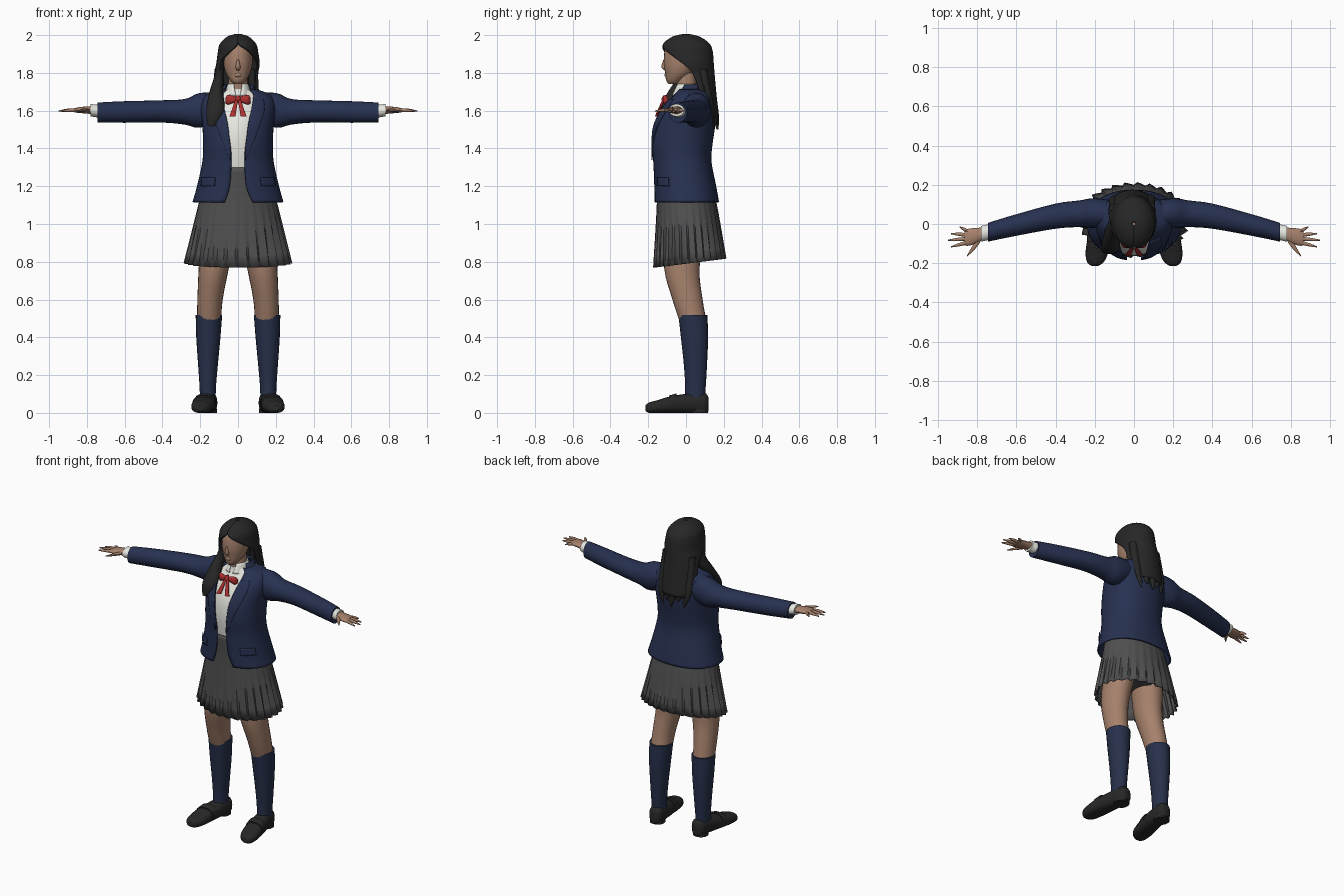
import bpy, bmesh, math

cube = bpy.data.objects.get("Cube")
if cube:
    bpy.data.objects.remove(cube, do_unlink=True)


def colour(name, red, green, blue):
    material = bpy.data.materials.new(name)
    material.use_nodes = True
    material.diffuse_color = (red, green, blue, 1)
    shader = next(node for node in material.node_tree.nodes if node.type == 'BSDF_PRINCIPLED')
    shader.inputs["Base Color"].default_value = (red, green, blue, 1)
    return material


SKIN = colour("skin", .38, .22, .15)
HAIR = colour("black hair", .02, .02, .02)
NAVY = colour("navy blazer", .02, .03, .08)
SOCK = colour("navy sock", .02, .03, .07)
GREY = colour("grey skirt", .08, .08, .08)
WHITE = colour("white shirt", .8, .8, .75)
RED = colour("red ribbon", .42, .03, .03)
SHOE = colour("black shoe", .02, .02, .02)


def ring(at, wide, near, far, mid=0, left=0, right=None):
    """Oval across an axis: half width, near and far edges, opening angles beside the front."""
    right = left if right is None else right
    return at, mid, (near + far) / 2, wide, (far - near) / 2, left, right


def smooth_rings(rings, steps=4):
    """Catmull-Rom interpolation between neighbouring rings."""
    last = len(rings) - 1
    for i in range(last):
        neighbours = rings[max(i - 1, 0)], rings[i], rings[i + 1], rings[min(i + 2, last)]
        for step in range(steps):
            t = step / steps
            yield [b + t * ((c - a) + t * ((2 * a - 5 * b + 4 * c - d) + t * (3 * (b - c) + d - a))) / 2
                   for a, b, c, d in zip(*neighbours)]
    yield rings[last]


def loft(name, material, *rings, axis='z', sides=24, mirror=1, power=1, thick=0, opened=False,
         capped=True, pleat=None):
    bm = bmesh.new()
    loops = []
    for at, mid, centre, wide, deep, left, right in smooth_rings(rings):
        loop = []
        for i in range(sides + opened):
            angle = math.radians(left + (360 - left - right) * i / sides)
            sine, cosine = math.sin(angle), math.cos(angle)
            scale = pleat(i, at) if pleat else 1
            u = mid + scale * wide * math.copysign(abs(sine) ** power, sine)
            v = centre - scale * deep * math.copysign(abs(cosine) ** power, cosine)
            x, y, z = {'z': (u, v, at), 'x': (at, u, v), 'y': (u, at, v)}[axis]
            loop.append(bm.verts.new((x * mirror, y, z)))
        loops.append(loop)
    for low, high in zip(loops, loops[1:]):
        for i in range(sides):
            j = (i + 1) % len(low)
            bm.faces.new((low[i], low[j], high[j], high[i]))
    if capped and not opened:
        bm.faces.new(loops[0])
        bm.faces.new(loops[-1])
    bmesh.ops.recalc_face_normals(bm, faces=bm.faces)
    mesh = bpy.data.meshes.new(name)
    bm.to_mesh(mesh)
    bm.free()
    mesh.materials.append(material)
    part = bpy.data.objects.new(name, mesh)
    bpy.context.collection.objects.link(part)
    if thick:
        shell = part.modifiers.new("thickness", 'SOLIDIFY')
        shell.thickness, shell.offset = thick, 0
    bpy.ops.object.select_all(action='DESELECT')
    part.select_set(True)
    bpy.context.view_layer.objects.active = part
    bpy.ops.object.shade_smooth_by_angle(angle=math.radians(40))
    return part


# Head and neck
loft("head", SKIN,
     ring(at=1.74, wide=.02, near=-.09, far=-.05),
     ring(at=1.76, wide=.04, near=-.105, far=-.01),
     ring(at=1.8, wide=.065, near=-.11, far=.04),
     ring(at=1.86, wide=.078, near=-.118, far=.08),
     ring(at=1.94, wide=.072, near=-.105, far=.09),
     ring(at=1.98, wide=.03, near=-.04, far=.04))
loft("nose", SKIN,
     ring(at=1.87, wide=.006, near=-.12, far=-.1),
     ring(at=1.83, wide=.013, near=-.13, far=-.1),
     ring(at=1.81, wide=.006, near=-.11, far=-.1), sides=12)
loft("lips", SKIN,
     ring(at=1.8, wide=.008, near=-.11, far=-.1),
     ring(at=1.787, wide=.02, near=-.114, far=-.1),
     ring(at=1.775, wide=.008, near=-.105, far=-.1), sides=12)
loft("neck", SKIN,
     ring(at=1.66, wide=.055, near=-.05, far=.06),
     ring(at=1.8, wide=.05, near=-.05, far=.05))

# Hair: open-fronted cap, a lock over the right shoulder, strands down the back
loft("hair_cap", HAIR,
     ring(at=2, wide=.01, near=-.01, far=.01),
     ring(at=1.985, wide=.055, near=-.07, far=.07),
     ring(at=1.95, wide=.09, near=-.115, far=.12, left=4, right=2),
     ring(at=1.91, wide=.1, near=-.12, far=.135, left=38, right=25),
     ring(at=1.85, wide=.108, near=-.11, far=.14, left=75, right=65),
     ring(at=1.79, wide=.11, near=-.08, far=.145, left=93, right=90, mid=-.01),
     ring(at=1.68, wide=.115, near=-.03, far=.155, left=100, mid=-.01),
     ring(at=1.57, wide=.105, near=.03, far=.168, left=108, mid=-.01),
     sides=40, thick=.014, opened=True)
loft("hair_front_lock", HAIR,
     ring(at=1.93, wide=.015, near=-.09, far=.01, mid=-.07),
     ring(at=1.86, wide=.02, near=-.07, far=.03, mid=-.09),
     ring(at=1.78, wide=.026, near=-.05, far=.04, mid=-.1),
     ring(at=1.7, wide=.036, near=-.095, far=-.005, mid=-.115),
     ring(at=1.6, wide=.048, near=-.15, far=-.1, mid=-.12),
     ring(at=1.52, wide=.02, near=-.15, far=-.13, mid=-.14), sides=16)
for i in range(5):
    x = .045 * (i - 2) - .01
    back = .165 - abs(x) * .3
    loft(f"hair_back_strand_{i + 1}", HAIR,
         ring(at=1.82, wide=.025, near=back - .08, far=back - .03, mid=x),
         ring(at=1.6, wide=.028, near=back - .03, far=back + .01, mid=x),
         ring(at=1.5 + .03 * (i % 2), wide=.004, near=back, far=back + .01, mid=x * .8), sides=10)

# Shirt with its collar
loft("shirt", WHITE,
     ring(at=1.28, wide=.15, near=-.15, far=.11),
     ring(at=1.42, wide=.15, near=-.163, far=.113),
     ring(at=1.53, wide=.155, near=-.148, far=.128),
     ring(at=1.62, wide=.16, near=-.103, far=.123),
     ring(at=1.68, wide=.13, near=-.065, far=.105),
     ring(at=1.715, wide=.06, near=-.055, far=.075), sides=32)
loft("shirt_collar", WHITE,
     ring(at=1.68, wide=.072, near=-.073, far=.083, left=8),
     ring(at=1.74, wide=.052, near=-.05, far=.064, left=25), thick=.006, opened=True)

# Blazer body, open down the front
loft("blazer_body", NAVY,
     ring(at=1.115, wide=.236, near=-.166, far=.17, left=17, right=15),
     ring(at=1.2, wide=.212, near=-.165, far=.155, left=10),
     ring(at=1.33, wide=.184, near=-.17, far=.13, left=9),
     ring(at=1.42, wide=.18, near=-.18, far=.135, left=11),
     ring(at=1.53, wide=.184, near=-.165, far=.15, left=16),
     ring(at=1.62, wide=.193, near=-.12, far=.145, left=20),
     ring(at=1.68, wide=.168, near=-.07, far=.13, left=27),
     ring(at=1.71, wide=.09, near=-.05, far=.11, left=42),
     sides=48, power=.9, thick=.01, opened=True)
loft("blazer_collar", NAVY,
     ring(at=1.69, wide=.105, near=-.065, far=.115, left=50),
     ring(at=1.735, wide=.07, near=-.046, far=.09, left=65), thick=.01, opened=True)


# Pleated skirt, its hem a little higher at the back
def pleats(i, height):
    return 1 + .08 * min(max((1.14 - height) * 3, 0), 1) * (i % 4 / 3 - .5)


skirt = loft("pleated_skirt", GREY,
             ring(at=1.3, wide=.155, near=-.158, far=.108),
             ring(at=1.12, wide=.203, near=-.152, far=.158),
             ring(at=.79, wide=.275, near=-.165, far=.205),
             sides=112, capped=False, thick=.004, pleat=pleats)
for vertex in skirt.data.vertices:
    vertex.co.z += max(1.1 - vertex.co.z, 0) * .4 * vertex.co.y
loft("hips", GREY,
     ring(at=.9, wide=.1, near=-.08, far=.1),
     ring(at=1, wide=.17, near=-.11, far=.13),
     ring(at=1.15, wide=.17, near=-.125, far=.135))

# Ribbon knot
loft("ribbon_knot", RED,
     ring(at=1.64, wide=.008, near=-.12, far=-.1),
     ring(at=1.66, wide=.015, near=-.13, far=-.1),
     ring(at=1.68, wide=.008, near=-.12, far=-.1), sides=12)

for side, mirror in (("left", 1), ("right", -1)):
    # Ribbon loops and tails
    loft(f"{side}_ribbon_loop", RED,
         ring(at=0, wide=.008, near=1.65, far=1.67, mid=-.11),
         ring(at=.05, wide=.012, near=1.633, far=1.684, mid=-.11),
         ring(at=.066, wide=.004, near=1.64, far=1.67, mid=-.1), axis='x', sides=12, mirror=mirror)
    loft(f"{side}_ribbon_tail", RED,
         ring(at=1.66, wide=.008, near=-.125, far=-.11, mid=.006),
         ring(at=1.57, wide=.016, near=-.165, far=-.15, mid=.03), sides=10, mirror=mirror)

    # Lapel and pocket flap
    loft(f"{side}_lapel", NAVY,
         ring(at=1.34, wide=.19, near=-.182, far=.14, left=9, right=350),
         ring(at=1.5, wide=.192, near=-.179, far=.155, left=13, right=329),
         ring(at=1.6, wide=.198, near=-.14, far=.156, left=18, right=318),
         ring(at=1.66, wide=.186, near=-.098, far=.146, left=24, right=316),
         sides=8, mirror=mirror, power=.9, thick=.006, opened=True)
    loft(f"{side}_pocket_flap", NAVY,
         ring(at=1.2, wide=.22, near=-.173, far=.163, left=32, right=298),
         ring(at=1.245, wide=.212, near=-.174, far=.154, left=32, right=298),
         sides=8, mirror=mirror, power=.9, thick=.006, opened=True)

    # Sleeve, shirt cuff and hand
    loft(f"{side}_sleeve", NAVY,
         ring(at=.07, wide=.07, near=1.555, far=1.695, mid=.045),
         ring(at=.2, wide=.076, near=1.51, far=1.694, mid=.055),
         ring(at=.28, wide=.068, near=1.526, far=1.662, mid=.052),
         ring(at=.4, wide=.064, near=1.537, far=1.655, mid=.04),
         ring(at=.6, wide=.055, near=1.536, far=1.65, mid=-.005),
         ring(at=.745, wide=.048, near=1.537, far=1.643, mid=-.042), axis='x', mirror=mirror)
    loft(f"{side}_shirt_cuff", WHITE,
         ring(at=.72, wide=.04, near=1.56, far=1.63, mid=-.037),
         ring(at=.78, wide=.04, near=1.57, far=1.635, mid=-.05), axis='x', mirror=mirror)
    loft(f"{side}_hand", SKIN,
         ring(at=.75, wide=.028, near=1.58, far=1.625, mid=-.045),
         ring(at=.83, wide=.043, near=1.587, far=1.62, mid=-.065),
         ring(at=.865, wide=.04, near=1.59, far=1.613, mid=-.07), axis='x', sides=16, mirror=mirror)

    # Fingers fan out from the palm
    fingers = [(name, .85, -.037 - .019 * i, .95 - .015 * (i - 2) ** 2, -.015 - .034 * i, .01)
               for i, name in enumerate(("little", "ring", "middle", "index"))]
    fingers.append(("thumb", .785, -.075, .852, -.163, .02))
    for name, base, base_y, tip, tip_y, radius in fingers:
        loft(f"{side}_{name}_finger", SKIN,
             ring(at=base, wide=radius, near=1.593, far=1.613, mid=base_y),
             ring(at=(base + tip) / 2, wide=radius * .9, near=1.593, far=1.611, mid=(base_y + tip_y) / 2),
             ring(at=tip, wide=.003, near=1.595, far=1.601, mid=tip_y),
             axis='x', sides=10, mirror=mirror)

    # Leg and knee sock
    loft(f"{side}_leg", SKIN,
         ring(at=1, wide=.095, near=-.11, far=.11, mid=.1),
         ring(at=.77, wide=.08, near=-.116, far=.072, mid=.128),
         ring(at=.6, wide=.067, near=-.072, far=.088, mid=.148),
         ring(at=.49, wide=.064, near=-.036, far=.108, mid=.153), mirror=mirror)
    loft(f"{side}_sock", SOCK,
         ring(at=.517, wide=.07, near=-.04, far=.113, mid=.154),
         ring(at=.4, wide=.064, near=-.027, far=.117, mid=.157),
         ring(at=.25, wide=.052, near=-.011, far=.111, mid=.159),
         ring(at=.13, wide=.043, near=-.004, far=.104, mid=.16),
         ring(at=.04, wide=.042, near=-.007, far=.097, mid=.16), mirror=mirror)

    # Loafer with strap and heel
    loft(f"{side}_shoe", SHOE,
         ring(at=.12, wide=.02, near=.01, far=.08, mid=.155),
         ring(at=.1, wide=.042, near=0, far=.106, mid=.155),
         ring(at=.04, wide=.05, near=0, far=.106, mid=.16),
         ring(at=-.08, wide=.058, near=0, far=.088, mid=.18),
         ring(at=-.15, wide=.057, near=0, far=.067, mid=.19),
         ring(at=-.195, wide=.042, near=0, far=.055, mid=.197),
         ring(at=-.215, wide=.015, near=.01, far=.04, mid=.2), axis='y', mirror=mirror, power=.8)
    loft(f"{side}_shoe_strap", SHOE,
         ring(at=-.05, wide=.058, near=0, far=.103, mid=.175),
         ring(at=-.09, wide=.061, near=0, far=.092, mid=.181), axis='y', mirror=mirror, power=.8)
    loft(f"{side}_shoe_heel", SHOE,
         ring(at=0, wide=.046, near=.024, far=.116, mid=.157),
         ring(at=.022, wide=.046, near=.024, far=.116, mid=.157), mirror=mirror, power=.9)
